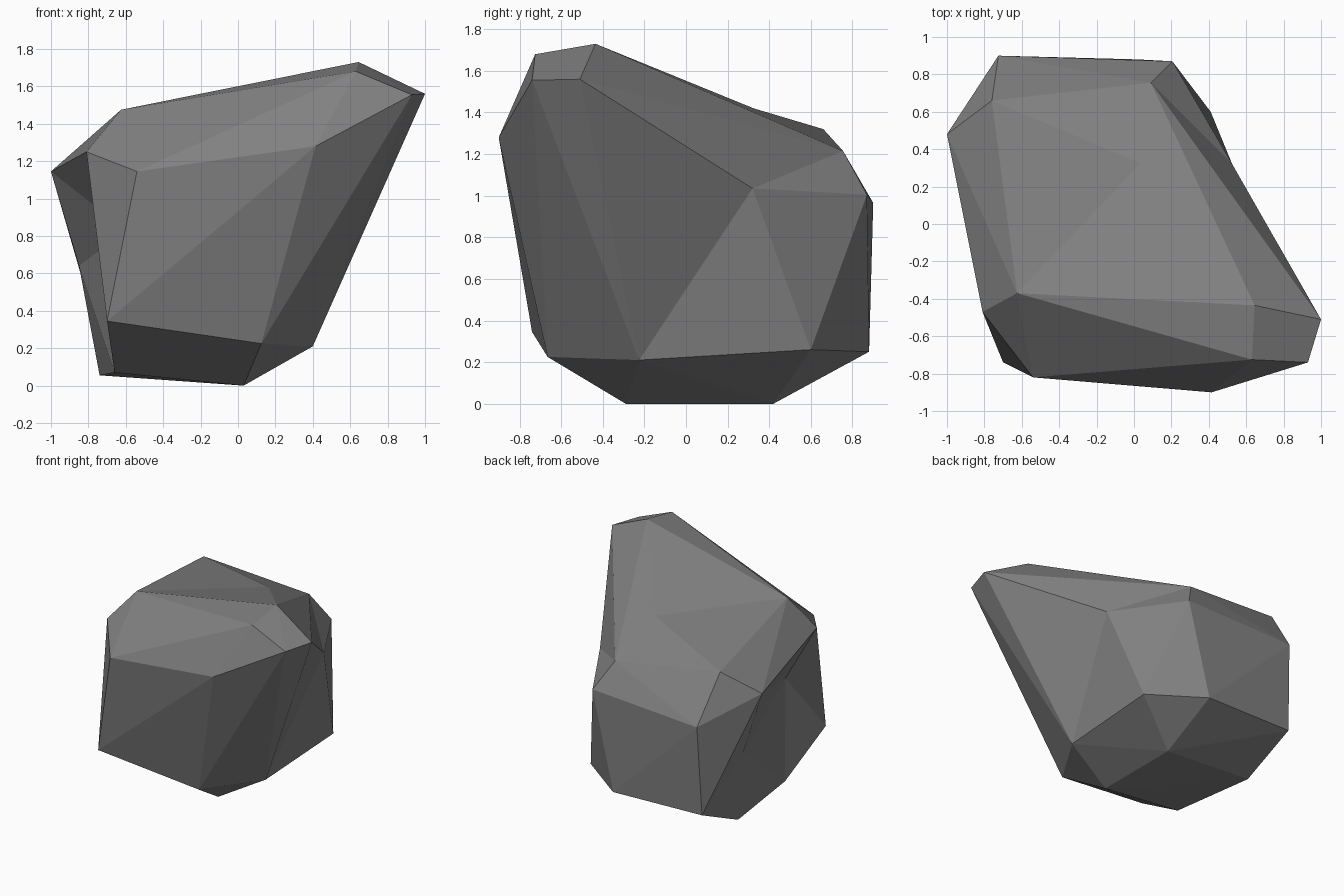
import bpy
import bmesh

if "Cube" in bpy.data.objects:
    bpy.data.objects.remove(bpy.data.objects["Cube"])

# Corner points of the boulder, grouped by region
CORNERS = {
    # upper crest and ridge
    "peak": (0.645, -0.435, 1.73), "peak_front": (0.63, -0.725, 1.68),
    "nose": (1.0, -0.51, 1.56), "nose_front": (0.93, -0.74, 1.555),
    "ridge_left": (-0.625, -0.37, 1.475),
    "brow": (0.415, -0.9, 1.28), "cheek": (-0.54, -0.82, 1.145),
    "shoulder": (-0.81, -0.47, 1.25), "left_tip": (-1.0, 0.48, 1.145),
    # back
    "back_top_l": (-0.76, 0.66, 1.32), "back_top_r": (0.09, 0.755, 1.215),
    "back_l": (-0.725, 0.9, 0.965), "back_r": (0.205, 0.87, 1.005),
    "back_low_l": (-0.745, 0.865, 0.265), "back_low": (0.02, 0.88, 0.25),
    # foot
    "foot_back_r": (0.41, 0.6, 0.26), "foot_r": (0.4, -0.225, 0.21),
    "foot_front": (0.125, -0.665, 0.225), "foot_front_l": (-0.7, -0.74, 0.345),
    "foot_l": (-0.66, -0.29, 0.07), "foot_back_l": (-0.74, 0.41, 0.055),
    "base_front": (0.03, -0.29, 0.0), "base_back": (0.03, 0.42, 0.0),
}

bm = bmesh.new()
v = {name: bm.verts.new(co) for name, co in CORNERS.items()}

# Solid faceted body
bmesh.ops.convex_hull(bm, input=list(bm.verts))


def dent(name, co, rim):
    """Replace the faces lying inside the rim by a fan to a sunken point."""
    rim_verts = {v[n] for n in rim.split()}
    inner = [f for f in bm.faces if set(f.verts) <= rim_verts]
    bmesh.ops.delete(bm, geom=inner, context='FACES')
    edges = [e for e in bm.edges if e.is_boundary]
    v[name] = bm.verts.new(co)
    for e in edges:
        bm.faces.new((e.verts[0], e.verts[1], v[name]))


# Slight sag in the top
dent("top_sag", (0.035, 0.325, 1.42),
     "peak ridge_left back_top_l back_top_r")

# Hollows on the right flank and under the left shoulder
dent("right_hollow", (0.525, 0.32, 1.035),
     "nose foot_r foot_back_r back_r back_top_r")
dent("left_hollow", (-0.6, -0.38, 0.83),
     "left_tip shoulder foot_front_l foot_l foot_back_l back_low_l")
dent("left_crease", (-0.85, 0.51, 0.64),
     "left_hollow foot_l foot_back_l back_low_l left_tip")

bmesh.ops.recalc_face_normals(bm, faces=list(bm.faces))
for f in bm.faces:
    f.smooth = False

mesh = bpy.data.meshes.new("boulder")
bm.to_mesh(mesh)
bm.free()

# Single stone colour
stone = bpy.data.materials.new("stone_grey")
stone.diffuse_color = (0.22, 0.22, 0.22, 1.0)
stone.use_nodes = True
stone.node_tree.nodes["Principled BSDF"].inputs["Base Color"].default_value = stone.diffuse_color
mesh.materials.append(stone)

boulder = bpy.data.objects.new("boulder", mesh)
bpy.context.collection.objects.link(boulder)
